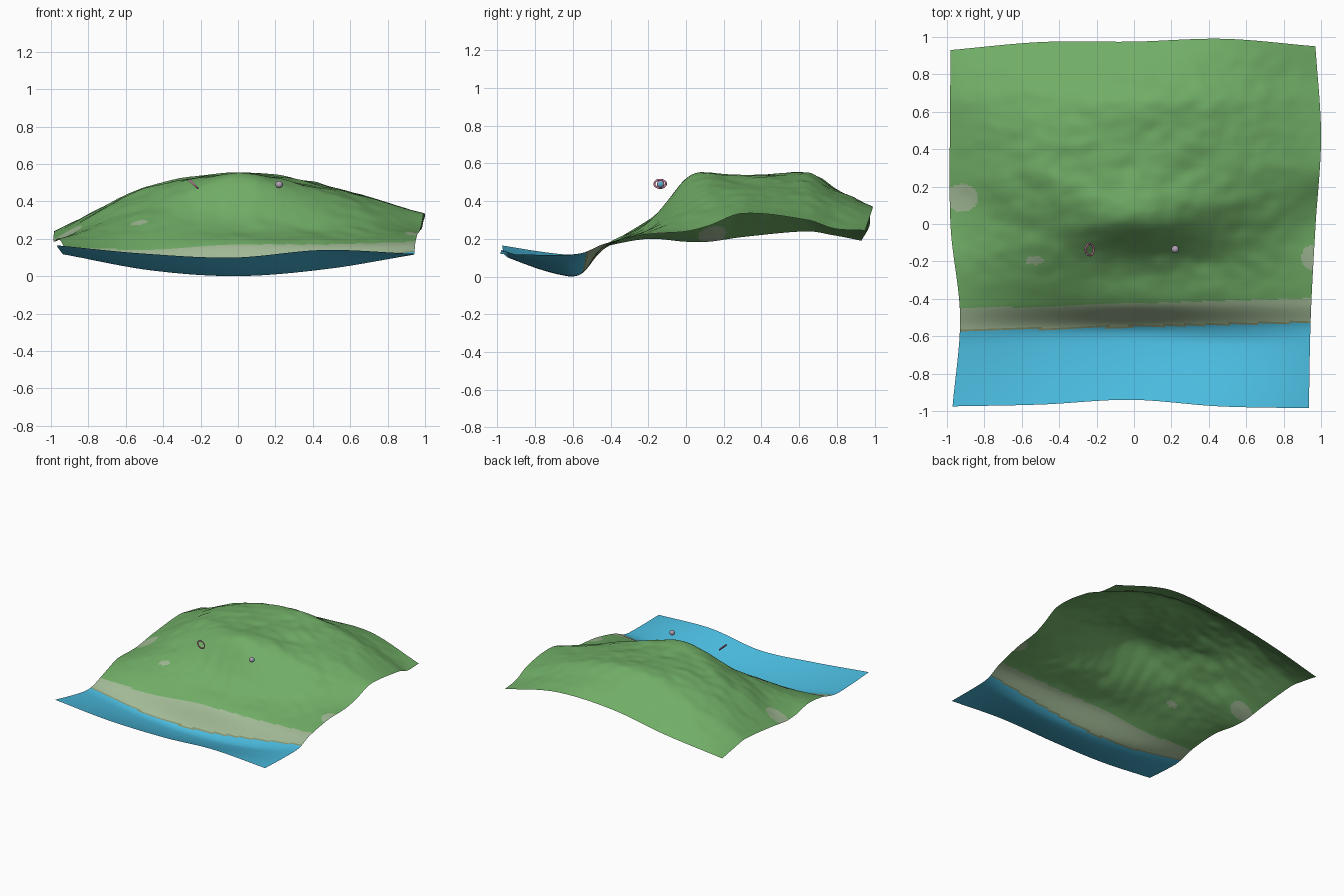
import bpy, bmesh, math
from mathutils import Vector, noise

if "Cube" in bpy.data.objects:
    bpy.data.objects.remove(bpy.data.objects["Cube"])


def material(name, code):
    m = bpy.data.materials.new(name)
    m.diffuse_color = (*[(c / 255) ** 2.2 for c in bytes.fromhex(code)], 1)
    m.use_nodes = True
    m.node_tree.nodes["Principled BSDF"].inputs["Base Color"].default_value = m.diffuse_color
    return m


GRASS = material("grass green", "70ac66")
WATER = material("water blue", "4cbade")
BANK = material("pale bank", "a0b894")
MUD = material("shore brown", "86926c")
PINK = material("ring pink", "d682af")
GREY = material("ball mauve", "b0a0b0")
BLUE = material("ball blue", "50afd7")


def curve(xs, vs, x):
    """Smooth cubic curve through the points."""
    n = len(xs)
    i = 0
    while i < n - 2 and x > xs[i + 1]:
        i += 1

    def slope(k):
        a, b = max(k - 1, 0), min(k + 1, n - 1)
        return (vs[b] - vs[a]) / (xs[b] - xs[a])
    h = xs[i + 1] - xs[i]
    t = (x - xs[i]) / h
    ease = t * t * (3 - 2 * t)
    return (vs[i] + ease * (vs[i + 1] - vs[i])
            + t * (1 - t) * h * ((1 - t) * slope(i) - t * slope(i + 1)))


# Cross-sections of the land: depth y, then heights at five stations in x
STATIONS = [-1, -.5, 0, .5, 1]
SECTIONS = {
    -1: (.165, .12, .10, .14, .12),
    -.65: (.118, .035, .005, .04, .115),
    -.55: (.125, .045, .02, .06, .125),
    -.43: (.16, .15, .165, .16, .175),
    -.2: (.20, .29, .285, .25, .225),
    0: (.185, .38, .52, .38, .24),
    .12: (.185, .43, .55, .44, .27),
    .3: (.21, .47, .535, .465, .335),
    .65: (.24, .46, .55, .475, .30),
    .8: (.22, .39, .465, .425, .255),
    1: (.19, .27, .35, .365, .245),
}
ROWS = list(SECTIONS)

# Wavy outline of the sheet seen from above
LEFT = [-.97, -.93, -.98, -.985, -.98]
RIGHT = [.935, .945, .97, 1, .97]
FRONT = [-.975, -.965, -.94, -.975, -.985]
BACK = [.93, .973, .975, .99, .95]

# Worn pale patches: centre and radii
PATCHES = [(-.92, .14, .085, .075), (-.53, -.195, .05, .022), (.96, -.18, .065, .07)]


def land_colour(p):
    shore = -.552 + .025 * p.x
    if p.y < shore:
        return 1
    if p.y < shore + .01:
        return 3
    if p.y < -.425 + .03 * p.x:
        return 2
    worn = any(((p.x - a) / c) ** 2 + ((p.y - b) / d) ** 2 < 1 for a, b, c, d in PATCHES)
    return 2 if worn else 0


# Land sheet
N = 200
grid = [-1 + 2 * i / N for i in range(N + 1)]
left, right, front, back = [[curve(STATIONS, e, g) for g in grid] for e in (LEFT, RIGHT, FRONT, BACK)]
bm = bmesh.new()
columns = []
for i, u in enumerate(grid):
    section = [curve(STATIONS, SECTIONS[r], u) for r in ROWS]
    col = []
    for j, v in enumerate(grid):
        s, t = (u + 1) / 2, (v + 1) / 2
        x = left[j] * (1 - s) + right[j] * s
        y = front[i] * (1 - t) + back[i] * t
        # heights follow true depth, easing to the end sections at the rim
        w = y + (v - y) * abs(v) ** 6
        z = curve(ROWS, section, w)
        # soft hummocks on the grass only
        rough = max(0, min(1, (w + .45) * 4)) * (1 - abs(u) ** 6) * (1 - abs(v) ** 8)
        z += .011 * rough * noise.noise(Vector((x * 5, y * 7, 3)))
        z += .006 * rough * noise.noise(Vector((x * 11, y * 13, 8)))
        col.append(bm.verts.new((x, y, max(z, 0))))
    columns.append(col)
for a, b in zip(columns, columns[1:]):
    for j in range(N):
        f = bm.faces.new((a[j], b[j], b[j + 1], a[j + 1]))
        f.smooth = True
        f.material_index = land_colour(f.calc_center_median())
mesh = bpy.data.meshes.new("land")
bm.to_mesh(mesh)
bm.free()
for m in (GRASS, WATER, BANK, MUD):
    mesh.materials.append(m)
bpy.context.collection.objects.link(bpy.data.objects.new("land", mesh))

# Floating ring, tilted about the depth axis
bpy.ops.mesh.primitive_torus_add(major_radius=.031, minor_radius=.005, major_segments=32,
                                 minor_segments=10, location=(-.237, -.137, .492),
                                 rotation=(0, math.radians(45), 0))
ring = bpy.context.object
ring.name = "floating_ring"
ring.data.materials.append(PINK)
bpy.ops.object.shade_smooth()

# Floating ball with a blue cap on its right side
bpy.ops.mesh.primitive_uv_sphere_add(radius=.02, segments=24, ring_count=16, location=(.22, -.135, .49))
ball = bpy.context.object
ball.name = "floating_ball"
for m in (GREY, BLUE):
    ball.data.materials.append(m)
for p in ball.data.polygons:
    p.material_index = 1 if p.normal.x > .8 else 0
bpy.ops.object.shade_smooth()
